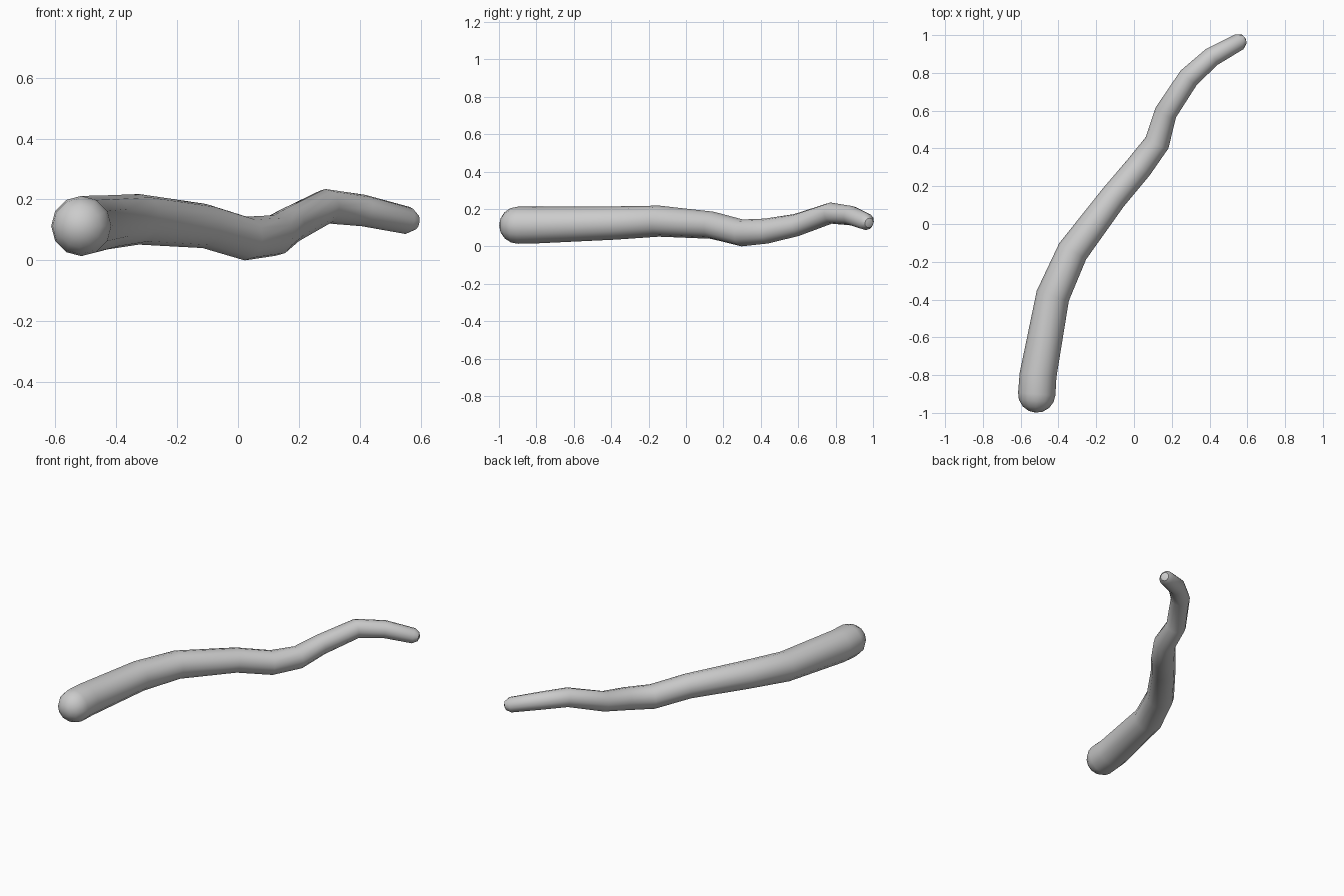
import bpy, bmesh, math
from mathutils import Vector

if "Cube" in bpy.data.objects:
    bpy.data.objects.remove(bpy.data.objects["Cube"])

SIDES = 12

# Centre line of the stick: x, y, z, radius
path = [
    (-0.515, -0.90, 0.117, 0.099),
    (-0.508, -0.80, 0.118, 0.098),
    (-0.430, -0.38, 0.129, 0.089),
    (-0.325, -0.145, 0.139, 0.083),
    (-0.110, 0.14, 0.117, 0.073),
    (0.025, 0.30, 0.076, 0.072),
    (0.122, 0.43, 0.086, 0.067),
    (0.168, 0.59, 0.118, 0.060),
    (0.290, 0.775, 0.182, 0.057),
    (0.412, 0.885, 0.168, 0.052),
    (0.558, 0.965, 0.135, 0.045),
]
pts = [Vector(p[:3]) for p in path]
radii = [p[3] for p in path]

# Direction at each point, averaged between neighbouring segments
dirs = []
for i in range(len(pts)):
    a = (pts[i] - pts[i - 1]).normalized() if i > 0 else Vector()
    b = (pts[i + 1] - pts[i]).normalized() if i < len(pts) - 1 else Vector()
    dirs.append((a + b).normalized())

bm = bmesh.new()


def ring(centre, direction, r):
    side = direction.cross(Vector((0, 0, 1))).normalized()
    up = side.cross(direction)
    verts = []
    for k in range(SIDES):
        a = 2 * math.pi * k / SIDES
        verts.append(bm.verts.new(centre + r * (math.cos(a) * side + math.sin(a) * up)))
    return verts


rings = []
# Rounded thick end
r0, d0 = radii[0], dirs[0]
start = bm.verts.new(pts[0] - d0 * r0)
for deg in (68, 45, 22):
    a = math.radians(deg)
    rings.append(ring(pts[0] - d0 * r0 * math.sin(a), d0, r0 * math.cos(a)))

# Winding body
for p, d, r in zip(pts, dirs, radii):
    rings.append(ring(p, d, r))

# Blunt thin end
tip_dir = dirs[-1]
rings.append(ring(pts[-1] + tip_dir * 0.03, tip_dir, 0.026))
end = bm.verts.new(pts[-1] + tip_dir * 0.038)

# Skin the rings and close both ends
for a, b in zip(rings, rings[1:]):
    for k in range(SIDES):
        n = (k + 1) % SIDES
        bm.faces.new((a[k], a[n], b[n], b[k]))
for k in range(SIDES):
    n = (k + 1) % SIDES
    bm.faces.new((start, rings[0][n], rings[0][k]))
    bm.faces.new((end, rings[-1][k], rings[-1][n]))
bmesh.ops.recalc_face_normals(bm, faces=bm.faces[:])

# Stand on the ground
low = min(v.co.z for v in bm.verts)
bmesh.ops.translate(bm, verts=bm.verts[:], vec=(0, 0, -low))

mesh = bpy.data.meshes.new("stick")
bm.to_mesh(mesh)
bm.free()
stick = bpy.data.objects.new("stick", mesh)
bpy.context.collection.objects.link(stick)
bpy.context.view_layer.objects.active = stick
stick.select_set(True)
bpy.ops.object.shade_smooth_by_angle(angle=math.radians(35))
